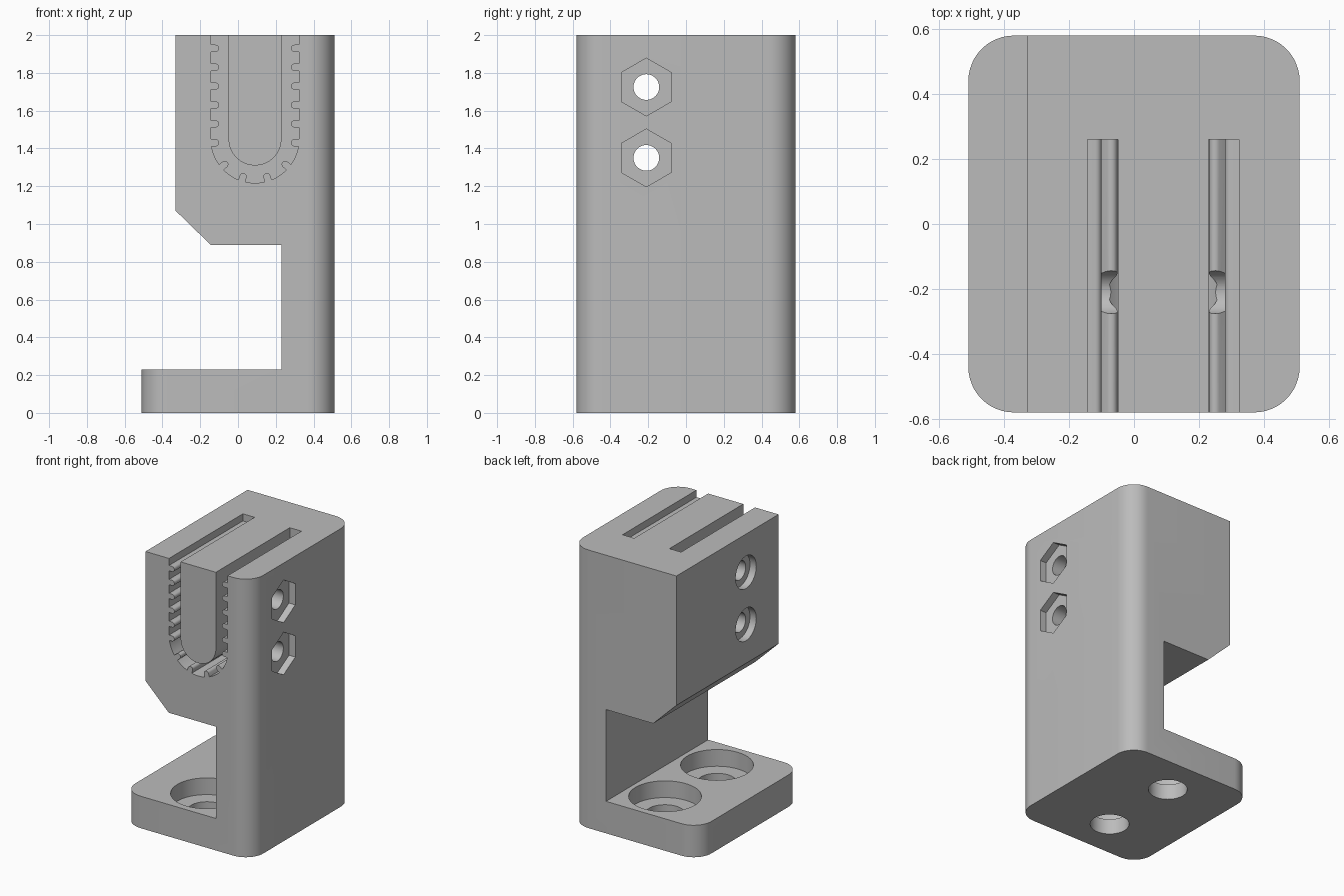
import bpy, bmesh
from math import sin, cos, pi, radians
from mathutils import Vector

if "Cube" in bpy.data.objects:
    bpy.data.objects.remove(bpy.data.objects["Cube"])

grey = bpy.data.materials.new("plain_grey")
grey.use_nodes = True
colour = (0.5, 0.5, 0.5, 1)
grey.diffuse_color = colour
grey.node_tree.nodes["Principled BSDF"].inputs["Base Color"].default_value = colour


def arc(cu, cv, r, start, end, steps):
    """Points along an arc, angles in degrees."""
    angles = [radians(start + (end - start) * i / steps) for i in range(steps + 1)]
    return [(cu + r * cos(a), cv + r * sin(a)) for a in angles]


def circle(cu, cv, r, steps=48, start=0):
    return arc(cu, cv, r, start, start + 360, steps)[:-1]


def prism(name, points, axis, lo, hi):
    """Extrude a flat outline along the x, y or z axis."""
    place = {"x": lambda u, v: (lo, u, v),
             "y": lambda u, v: (u, lo, v),
             "z": lambda u, v: (u, v, lo)}[axis]
    bm = bmesh.new()
    face = bm.faces.new([bm.verts.new(place(u, v)) for u, v in points])
    new = bmesh.ops.extrude_face_region(bm, geom=[face])["geom"]
    shift = Vector([(hi - lo) * (axis == a) for a in "xyz"])
    bmesh.ops.translate(bm, vec=shift, verts=[g for g in new if isinstance(g, bmesh.types.BMVert)])
    bmesh.ops.recalc_face_normals(bm, faces=bm.faces)
    mesh = bpy.data.meshes.new(name)
    bm.to_mesh(mesh)
    bm.free()
    mesh.materials.append(grey)
    obj = bpy.data.objects.new(name, mesh)
    bpy.context.collection.objects.link(obj)
    return obj


def combine(target, tool, operation="DIFFERENCE"):
    """Apply a boolean and discard the tool."""
    mod = target.modifiers.new("cut", "BOOLEAN")
    mod.operation, mod.object, mod.solver = operation, tool, "EXACT"
    bpy.context.view_layer.objects.active = target
    bpy.ops.object.modifier_apply(modifier=mod.name)
    bpy.data.objects.remove(tool)


# Side profile: foot, back wall and chamfered overhanging head
W, D, H, R = 0.51, 0.58, 2.0, 0.14
profile = [(-W, 0), (W, 0), (W, H), (-0.33, H), (-0.33, 1.07),
           (-0.145, 0.89), (0.23, 0.89), (0.23, 0.23), (-W, 0.23)]
body = prism("mounting_bracket", profile, "y", -D - 0.1, D + 0.1)

# Rounded plan outline trims the vertical corners
plan = []
for k, (sx, sy) in enumerate([(1, 1), (-1, 1), (-1, -1), (1, -1)]):
    plan += arc(sx * (W - R), sy * (D - R), R, 90 * k, 90 * k + 90, 12)
combine(body, prism("plan_trim", plan, "z", -0.1, H + 0.1), "INTERSECT")

# U-shaped slot around a central tongue
CX, CZ, OUTER, INNER = 0.09, 1.45, 0.233, 0.14


def u_shape(r, top):
    return arc(CX, CZ, r, 180, 360, 40) + [(CX + r, top), (CX - r, top)]


slot = prism("slot", u_shape(OUTER, 2.1), "y", -0.7, 0.26)
combine(slot, prism("tongue", u_shape(INNER, 2.2), "y", -0.8, 0.4))


# Round-nosed grip teeth along the outer wall of the slot
def add_tooth(x, z, angle):
    """Tooth on the wall at (x, z), pointing inwards along angle."""
    half, reach, root = 0.019, 0.043, -0.05
    outline = [(root, -half)] + arc(reach - half, 0, half, -90, 90, 10) + [(root, half)]
    c, s = cos(angle), sin(angle)
    points = [(x + u * c - v * s, z + u * s + v * c) for u, v in outline]
    combine(slot, prism("tooth", points, "y", -0.8, 0.4))


for side in (-1, 1):
    for i in range(6):
        add_tooth(CX + side * OUTER, 1.93 - 0.1 * i, pi if side > 0 else 0)
    for degrees in (17.5, 50):
        a = radians(-90 + side * degrees)
        add_tooth(CX + OUTER * cos(a), CZ + OUTER * sin(a), a + pi)
combine(body, slot)

# Cross bolts: through hole, nut pocket and head recess
for z in (1.35, 1.725):
    y = -0.21
    combine(body, prism("bolt_hole", circle(y, z, 0.068), "x", -0.7, 0.7))
    combine(body, prism("nut_pocket", circle(y, z, 0.153, 6, 90), "x", 0.46, 0.7))
    combine(body, prism("head_recess", circle(y, z, 0.117), "x", -0.7, -0.28))

# Counterbored fixing holes in the foot
for y in (-0.295, 0.295):
    combine(body, prism("foot_hole", circle(-0.04, y, 0.127), "z", -0.1, 0.3))
    combine(body, prism("foot_counterbore", circle(-0.04, y, 0.237, 64), "z", 0.11, 0.4))

# Smooth the curved walls, keep the edges crisp
bpy.ops.object.select_all(action="DESELECT")
body.select_set(True)
bpy.context.view_layer.objects.active = body
bpy.ops.object.shade_smooth_by_angle(angle=radians(30))
